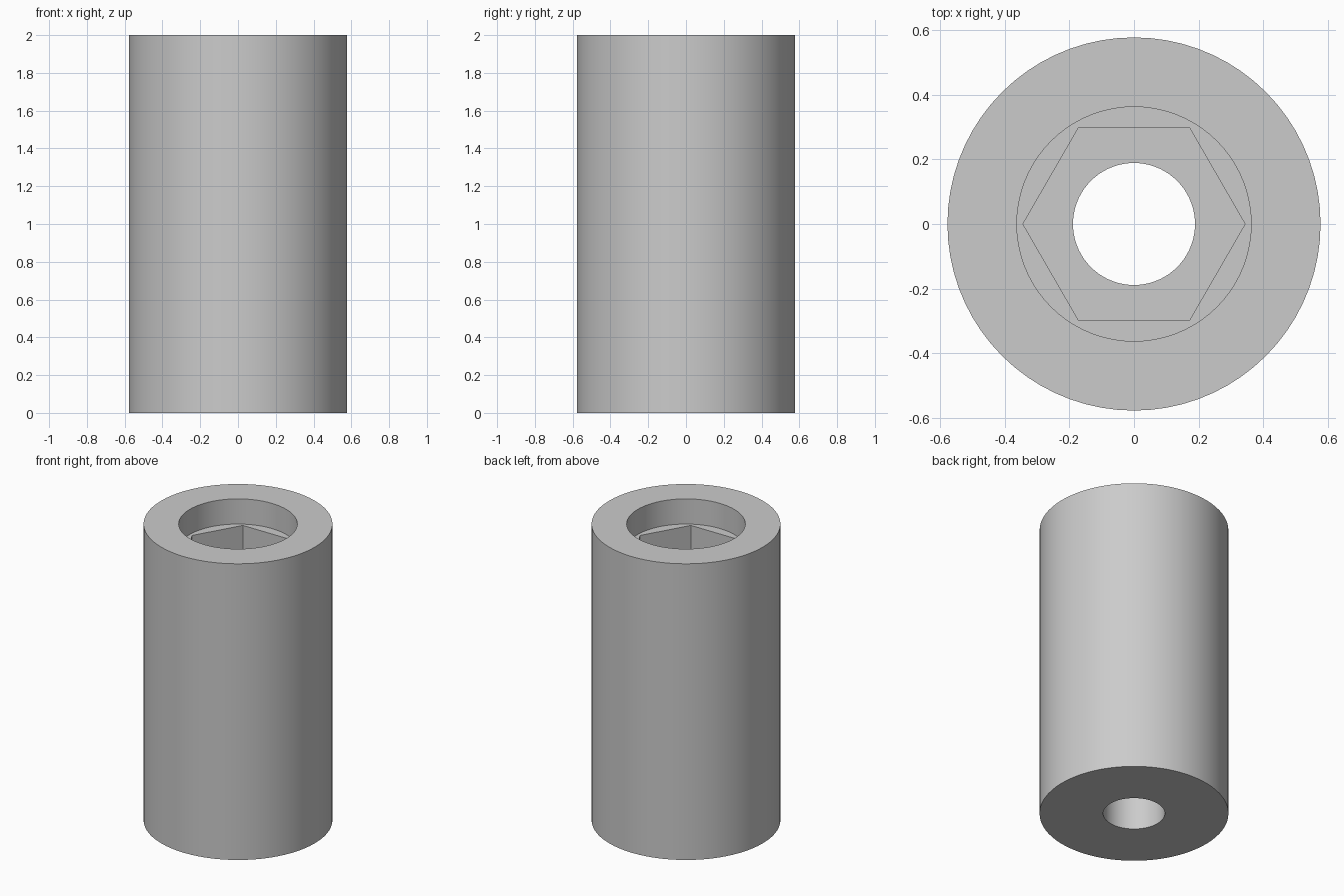
import bpy
import bmesh
from math import cos, sin, pi, radians

cube = bpy.data.objects.get("Cube")
if cube:
    bpy.data.objects.remove(cube, do_unlink=True)

SEGMENTS = 72          # multiple of six, so the hexagon corners fall on vertices
HEIGHT = 2.0
OUTER, BORE, HEX_APOTHEM, HOLE = 0.578, 0.363, 0.298, 0.189
BORE_FLOOR, HEX_FLOOR = 1.83, 1.45


def make_material(name, colour):
    mat = bpy.data.materials.new(name)
    mat.use_nodes = True
    mat.diffuse_color = colour
    mat.node_tree.nodes["Principled BSDF"].inputs["Base Color"].default_value = colour
    return mat


def ring(bm, size, z, hexagonal=False):
    """Closed ring of vertices, round or hexagonal (size is then the apothem)."""
    verts = []
    for i in range(SEGMENTS):
        a = 2 * pi * i / SEGMENTS
        r = size / cos(a % (pi / 3) - pi / 6) if hexagonal else size
        verts.append(bm.verts.new((r * cos(a), r * sin(a), z)))
    return verts


# Sleeve: outer wall, round counterbore, hexagonal socket and through hole
bm = bmesh.new()
rings = [
    ring(bm, OUTER, 0),
    ring(bm, OUTER, HEIGHT),
    ring(bm, BORE, HEIGHT),
    ring(bm, BORE, BORE_FLOOR),
    ring(bm, HEX_APOTHEM, BORE_FLOOR, True),
    ring(bm, HEX_APOTHEM, HEX_FLOOR, True),
    ring(bm, HOLE, HEX_FLOOR),
    ring(bm, HOLE, 0),
]
for lower, upper in zip(rings, rings[1:] + rings[:1]):
    for i in range(SEGMENTS):
        j = (i + 1) % SEGMENTS
        bm.faces.new((lower[i], lower[j], upper[j], upper[i]))
bmesh.ops.recalc_face_normals(bm, faces=bm.faces)

mesh = bpy.data.meshes.new("socket_sleeve")
bm.to_mesh(mesh)
bm.free()
mesh.materials.append(make_material("plain grey", (0.6, 0.6, 0.6, 1)))

sleeve = bpy.data.objects.new("socket_sleeve", mesh)
bpy.context.collection.objects.link(sleeve)
bpy.ops.object.select_all(action="DESELECT")
sleeve.select_set(True)
bpy.context.view_layer.objects.active = sleeve
bpy.ops.object.shade_smooth_by_angle(angle=radians(30))
